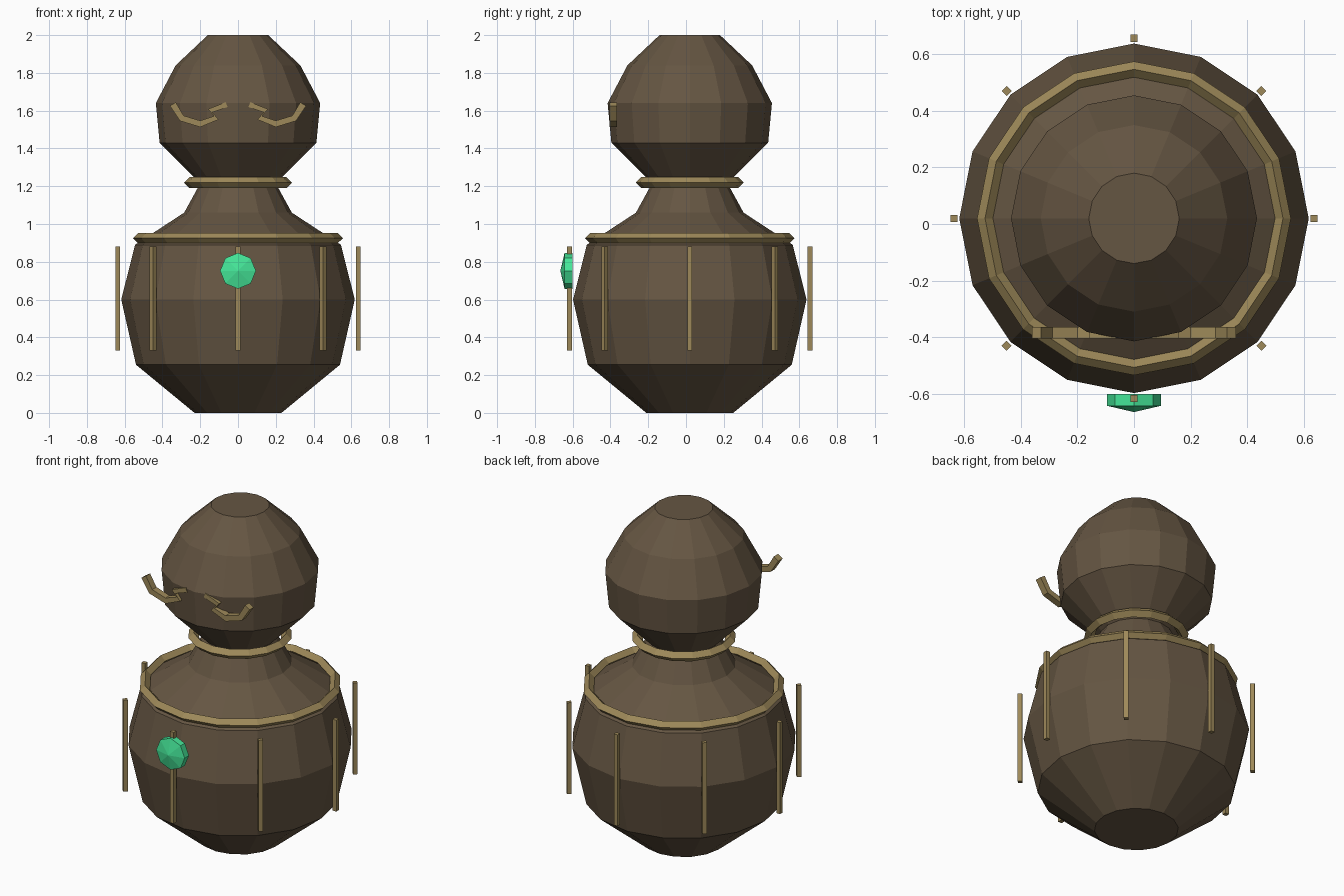
import bpy, bmesh, math
from mathutils import Vector, Matrix

if "Cube" in bpy.data.objects:
    bpy.data.objects.remove(bpy.data.objects["Cube"])

CY = 0.02    # y of the vessel axis
SIDES = 16

def material(name, rgb):
    m = bpy.data.materials.new(name)
    m.diffuse_color = (*rgb, 1)
    m.use_nodes = True
    m.node_tree.nodes["Principled BSDF"].inputs["Base Color"].default_value = m.diffuse_color
    return m

CLAY = material("clay", (0.13, 0.092, 0.055))
GOLD = material("gold", (0.34, 0.25, 0.10))
GREEN = material("green_gem", (0.06, 0.80, 0.32))

def finish(name, bm, mat):
    bmesh.ops.recalc_face_normals(bm, faces=bm.faces)
    me = bpy.data.meshes.new(name)
    bm.to_mesh(me)
    bm.free()
    me.materials.append(mat)
    ob = bpy.data.objects.new(name, me)
    bpy.context.collection.objects.link(ob)
    return ob

def lathe(name, profile, mat, sides=SIDES, closed=False, matrix=Matrix.Translation((0, CY, 0))):
    """Revolve (radius, z) points; open profiles get end caps, closed ones make a ring."""
    bm = bmesh.new()
    rings = []
    for r, z in profile:
        rings.append([bm.verts.new((r * math.cos(2 * math.pi * i / sides),
                                    r * math.sin(2 * math.pi * i / sides), z))
                      for i in range(sides)])
    pairs = list(zip(rings, rings[1:]))
    if closed:
        pairs.append((rings[-1], rings[0]))
    for a, b in pairs:
        for i in range(sides):
            j = (i + 1) % sides
            bm.faces.new((a[i], a[j], b[j], b[i]))
    if not closed:
        bm.faces.new(rings[0])
        bm.faces.new(rings[-1])
    bmesh.ops.remove_doubles(bm, verts=bm.verts, dist=1e-4)
    bm.transform(matrix)
    return finish(name, bm, mat)

# Body, neck and head in one turned profile
lathe("body_and_head", [(0.23, 0), (0.54, 0.255), (0.618, 0.60), (0.545, 0.89),
                        (0.285, 1.06), (0.2, 1.215), (0.415, 1.43), (0.435, 1.64),
                        (0.33, 1.84), (0.16, 2.0)], CLAY)

# Collar rings with a diamond section
for name, R, z, r in (("shoulder_ring", 0.527, 0.925, 0.028), ("neck_ring", 0.257, 1.219, 0.029)):
    lathe(name, [(R + r, z), (R, z + r), (R - r, z), (R, z - r)], GOLD, closed=True)

# Eight upright rods around the belly
for k in range(8):
    bm = bmesh.new()
    bmesh.ops.create_cube(bm, size=1, matrix=Matrix.Translation((0, CY, 0.605))
                          @ Matrix.Rotation(k * math.pi / 4, 4, 'Z')
                          @ Matrix.Translation((0.637, 0, 0))
                          @ Matrix.Diagonal((0.025, 0.025, 0.55, 1)))
    finish(f"rod_{k + 1}", bm, GOLD)

# Faceted gem on the front
lathe("gem", [(0.095, 0), (0.095, 0.041), (0.0005, 0.063)], GREEN, sides=8,
      matrix=Matrix.Translation((0, -0.602, 0.752)) @ Matrix.Rotation(math.pi / 2, 4, 'X'))

# Curled eye strips: flat ribbon along a path, extruded in depth
PATH = [(0.345, 1.635, 0.036), (0.298, 1.56, 0.034), (0.20, 1.53, 0.034),
        (0.115, 1.562, 0.030), (0.147, 1.60, 0.028), (0.06, 1.632, 0.028)]

def eye(name, sign):
    bm = bmesh.new()
    rows = []
    for i, (x, z, w) in enumerate(PATH):
        a = Vector(PATH[max(i - 1, 0)][:2])
        b = Vector(PATH[min(i + 1, len(PATH) - 1)][:2])
        d = (b - a).normalized()
        n = Vector((-d.y, d.x)) * w / 2
        rows.append([bm.verts.new((sign * (x + s * n.x), y, z + s * n.y))
                     for s, y in ((-1, -0.405), (1, -0.405), (1, -0.365), (-1, -0.365))])
    for p, q in zip(rows, rows[1:]):
        for i in range(4):
            j = (i + 1) % 4
            bm.faces.new((p[i], p[j], q[j], q[i]))
    bm.faces.new(rows[0])
    bm.faces.new(rows[-1])
    finish(name, bm, GOLD)

eye("left_eye", -1)
eye("right_eye", 1)
